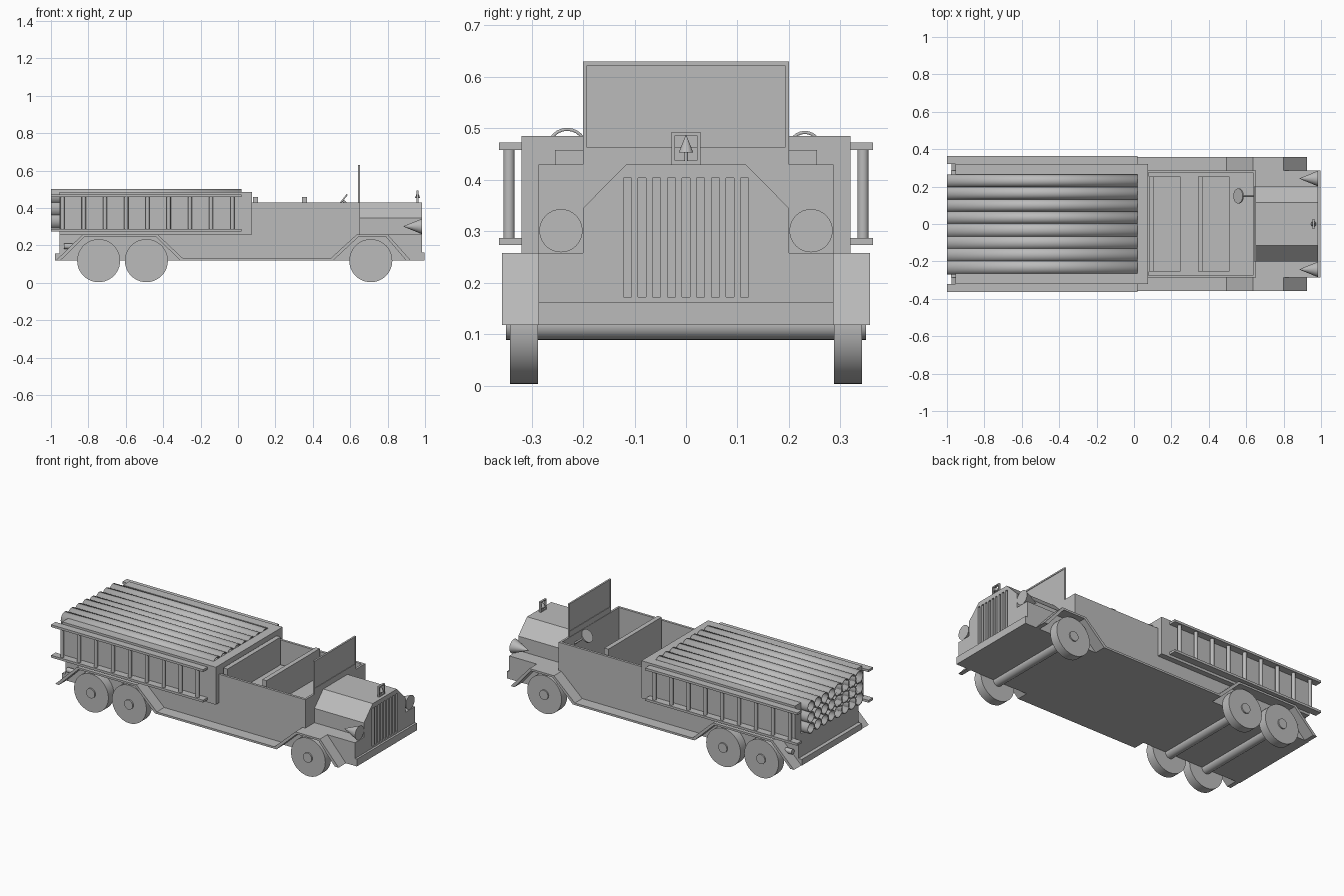
import bpy, bmesh, math
from mathutils import Vector

cube = bpy.data.objects.get("Cube")
if cube:
    bpy.data.objects.remove(cube, do_unlink=True)

grey = bpy.data.materials.new("plain grey")
grey.use_nodes = True
COLOUR = (0.5, 0.5, 0.5, 1)
grey.diffuse_color = COLOUR
grey.node_tree.nodes["Principled BSDF"].inputs["Base Color"].default_value = COLOUR


def finish(name, bm, smooth=False):
    bmesh.ops.recalc_face_normals(bm, faces=bm.faces)
    mesh = bpy.data.meshes.new(name)
    bm.to_mesh(mesh)
    bm.free()
    mesh.materials.append(grey)
    ob = bpy.data.objects.new(name, mesh)
    bpy.context.collection.objects.link(ob)
    if smooth:
        bpy.ops.object.select_all(action='DESELECT')
        ob.select_set(True)
        bpy.context.view_layer.objects.active = ob
        bpy.ops.object.shade_smooth_by_angle(angle=math.radians(35))
    return ob


def add_box(bm, x, y, z):
    verts = bmesh.ops.create_cube(bm, size=1)["verts"]
    for v in verts:
        v.co = Vector([(r[0] + r[1]) / 2 + c * (r[1] - r[0]) for r, c in zip((x, y, z), v.co)])


def box(name, x, y, z):
    bm = bmesh.new()
    add_box(bm, x, y, z)
    return finish(name, bm)


def prism(name, points, axis, lo, hi):
    """Extrude a closed outline along x (points are y, z) or y (points are x, z)."""
    bm = bmesh.new()
    place = (lambda a, b: (lo, a, b)) if axis == 'x' else (lambda a, b: (a, lo, b))
    face = bm.faces.new([bm.verts.new(place(*p)) for p in points])
    new = bmesh.ops.extrude_face_region(bm, geom=[face])["geom"]
    shift = Vector((hi - lo, 0, 0)) if axis == 'x' else Vector((0, hi - lo, 0))
    bmesh.ops.translate(bm, vec=shift, verts=[g for g in new if isinstance(g, bmesh.types.BMVert)])
    return finish(name, bm)


def rod(name, start, end, r1, r2=None, sides=32, caps=True):
    """Cylinder or cone between two points."""
    a, b = Vector(start), Vector(end)
    bm = bmesh.new()
    bmesh.ops.create_cone(bm, cap_ends=caps, segments=sides, radius1=r1,
                          radius2=r1 if r2 is None else r2, depth=(b - a).length)
    turn = (b - a).to_track_quat('Z', 'Y').to_matrix().to_4x4()
    turn.translation = (a + b) / 2
    bm.transform(turn)
    return finish(name, bm, True)


def sided(s, lo, hi):
    return (s * lo, s * hi) if s > 0 else (s * hi, s * lo)


BODY = 0.287
BASE, DECK, CAB_TOP = 0.118, 0.258, 0.43

# Lower body
box("chassis", (-0.955, 0.985), (-BODY, BODY), (BASE, 0.17))
box("rear_deck", (-0.955, 0.08), (-BODY, BODY), (0.17, DECK))
box("engine_base", (0.64, 0.985), (-BODY, BODY), (0.17, DECK))
box("front_bumper", (0.985, 0.998), (-BODY, BODY), (BASE, 0.162))
box("rear_bumper", (-0.978, -0.955), (-BODY, BODY), (BASE, 0.155))

# Open cab with two bench seats
for s, side in ((1, "left"), (-1, "right")):
    box(side + "_cab_wall", (0.075, 0.653), sided(s, 0.272, BODY), (0.17, CAB_TOP))
box("cab_front_wall", (0.64, 0.653), (-0.272, 0.272), (0.17, CAB_TOP))
for x, row in ((0.08, "rear"), (0.342, "front")):
    box(row + "_seat_back", (x, x + 0.028), (-0.255, 0.255), (0.17, 0.458))
    box(row + "_seat_cushion", (x + 0.028, x + 0.168), (-0.255, 0.255), (0.17, 0.29))

# Windshield with thin frame
box("windshield_pane", (0.645, 0.65), (-0.195, 0.195), (0.46, 0.624))
box("windshield_sill", (0.642, 0.653), (-0.2, 0.2), (CAB_TOP, 0.464))
box("windshield_top_bar", (0.642, 0.653), (-0.2, 0.2), (0.621, 0.63))
for s, side in ((1, "left"), (-1, "right")):
    box(side + "_windshield_bar", (0.642, 0.653), sided(s, 0.193, 0.2), (0.464, 0.621))

# Steering wheel and column
hub = Vector((0.559, 0.15, 0.44))
axis = Vector((-0.78, 0, 0.62))
rod("steering_wheel", hub - axis * 0.004, hub + axis * 0.004, 0.04)
rod("steering_column", hub, hub - axis * 0.11, 0.006, sides=12)

# Hood with slotted grille
half = [(0.2, 0.25), (0.2, 0.345), (0.116, CAB_TOP)]
hood = prism("hood", half + [(-y, z) for y, z in reversed(half)], 'x', 0.65, 0.985)
bm = bmesh.new()
for i in range(-4, 5):
    y = i * 0.0285
    add_box(bm, (0.973, 1.01), (y - 0.0077, y + 0.0077), (0.172, 0.403))
slots = finish("grille_cutter", bm)
slots.hide_render = True
slots.hide_set(True)
slots.display_type = 'WIRE'
for target in (hood, bpy.data.objects["engine_base"]):
    cut = target.modifiers.new("grille_slots", 'BOOLEAN')
    cut.operation = 'DIFFERENCE'
    cut.object = slots

# Hood ornament: square hoop around a small cone
for s, side in ((1, "left"), (-1, "right")):
    box(side + "_ornament_post", (0.954, 0.966), sided(s, 0.021, 0.028), (CAB_TOP, 0.493))
box("ornament_top", (0.954, 0.966), (-0.021, 0.021), (0.486, 0.493))
box("ornament_foot", (0.954, 0.966), (-0.021, 0.021), (CAB_TOP, 0.437))
rod("ornament_stem", (0.96, 0, CAB_TOP), (0.96, 0, 0.455), 0.004, sides=12)
rod("ornament_cone", (0.96, 0, 0.453), (0.96, 0, 0.486), 0.014, 0.001, sides=20)

# Fenders and running boards as one folded strip on each side
T = 0.012
outer = [(-0.975, BASE), (-0.83, DECK), (-0.43, DECK), (-0.294, 0.13), (0.495, 0.13),
         (0.635, DECK), (0.8, DECK), (0.925, BASE)]
inner = [(0.9, BASE), (0.79, DECK - T), (0.645, DECK - T), (0.508, BASE),
         (-0.307, BASE), (-0.44, DECK - T), (-0.82, DECK - T), (-0.95, BASE)]
for s, side in ((1, "left"), (-1, "right")):
    prism(side + "_fender_strip", outer + inner, 'y', s * 0.28, s * 0.358)

    # Headlights and tail lights
    rod(side + "_headlight", (0.985, s * 0.243, 0.301), (0.885, s * 0.243, 0.301), 0.042, 0.001)
    rod(side + "_tail_light", (-0.93, s * 0.305, 0.195), (-0.885, s * 0.305, 0.195), 0.015, sides=20)

    # Side ladder
    for z, part in ((0.465, "upper"), (0.28, "lower")):
        box(f"{side}_ladder_{part}_rail", (-1.0, 0.02), sided(s, 0.32, 0.363), (z - 0.007, z + 0.007))
    for i in range(9):
        x = -0.03 - i * 0.1135
        rod(f"{side}_ladder_rung_{i + 1}", (x, s * 0.344, 0.28), (x, s * 0.344, 0.465), 0.011, sides=16)

# Wheels and axles
for x, name in ((0.71, "front"), (-0.49, "middle"), (-0.745, "rear")):
    rod(name + "_axle", (x, -0.35, BASE), (x, 0.35, BASE), 0.029)
    for s, side in ((1, "left"), (-1, "right")):
        rod(f"{name}_{side}_wheel", (x, s * 0.288, BASE), (x, s * 0.342, BASE), 0.115, sides=48)

# Tray holding the tubes
box("tray_floor", (-0.955, 0.075), (-0.32, 0.32), (DECK, 0.295))
box("tray_front", (0.02, 0.075), (-0.32, 0.32), (0.295, 0.485))
for s, side in ((1, "left"), (-1, "right")):
    box(side + "_tray_wall", (-0.955, 0.02), sided(s, 0.264, 0.32), (0.295, 0.485))

# Three layers of eight hollow tubes
for layer in range(3):
    for i in range(8):
        y, z = (i - 3.5) * 0.066, 0.462 - layer * 0.066
        tube = rod(f"tube_{layer + 1}_{i + 1}", (-1.0, y, z), (0.02, y, z), 0.033, sides=24, caps=False)
        wall = tube.modifiers.new("tube_wall", 'SOLIDIFY')
        wall.thickness = 0.006
        wall.offset = -1
